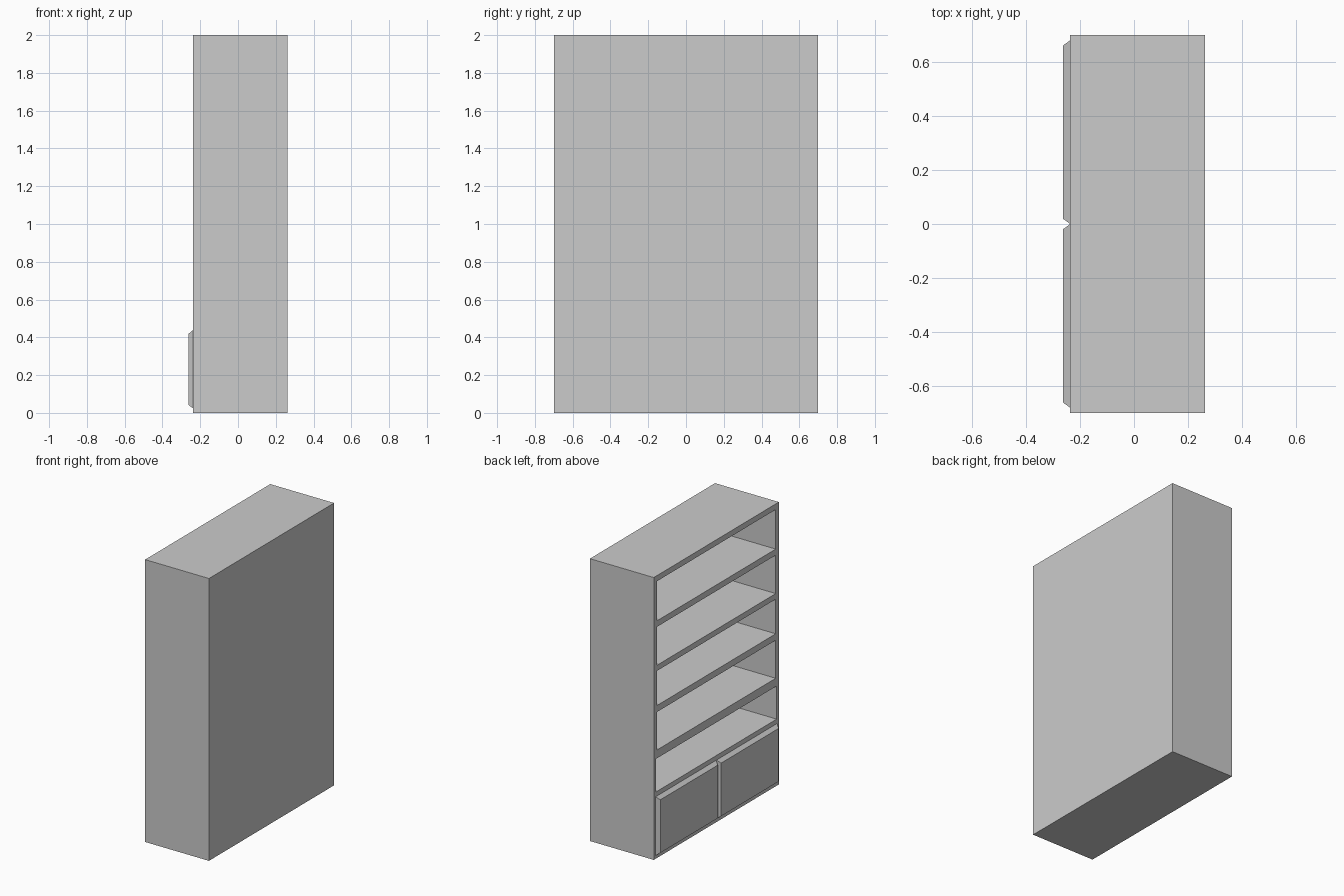
import bpy, bmesh
from mathutils import Vector

if "Cube" in bpy.data.objects:
    bpy.data.objects.remove(bpy.data.objects["Cube"])

FRONT, BACK = -0.2375, 0.2625   # open side and rear of the cabinet body
HALF_W, HEIGHT = 0.70, 2.0
PANEL = 0.04                    # rear panel thickness


def add_box(bm, x0, x1, y0, y1, z0, z1):
    made = bmesh.ops.create_cube(bm, size=1)["verts"]
    for v in made:
        v.co = Vector((x1 if v.co.x > 0 else x0,
                       y1 if v.co.y > 0 else y0,
                       z1 if v.co.z > 0 else z0))
    return made


def to_object(name, bm):
    bmesh.ops.recalc_face_normals(bm, faces=bm.faces)
    mesh = bpy.data.meshes.new(name)
    bm.to_mesh(mesh)
    bm.free()
    obj = bpy.data.objects.new(name, mesh)
    bpy.context.collection.objects.link(obj)
    return obj


def apply_modifier(obj, mod):
    bpy.context.view_layer.objects.active = obj
    bpy.ops.object.modifier_apply(modifier=mod.name)


# Cabinet body
bm = bmesh.new()
add_box(bm, FRONT, BACK, -HALF_W, HALF_W, 0, HEIGHT)
body = to_object("cabinet_body", bm)

# Shelf openings: bottom, top, half width
openings = [(0.472, 0.706, 0.675), (0.765, 1.034, 0.665), (1.08, 1.325, 0.665),
            (1.365, 1.637, 0.665), (1.68, 1.96, 0.665)]
bm = bmesh.new()
for z0, z1, w in openings:
    add_box(bm, FRONT - 0.1, BACK - PANEL, -w, w, z0, z1)
cutter = to_object("shelf_cutter", bm)
cutter.hide_render = True
cut = body.modifiers.new("shelves", "BOOLEAN")
cut.operation, cut.solver, cut.object = "DIFFERENCE", "EXACT", cutter
apply_modifier(body, cut)
bpy.data.objects.remove(cutter)

# Bevelled door, mirrored to make the pair
bm = bmesh.new()
verts = add_box(bm, -0.2625, FRONT, 0.001, 0.68, 0.024, 0.439)
mid_y, mid_z = 0.34, 0.2315
for v in verts:
    if v.co.x < -0.25:
        v.co.y += 0.018 if v.co.y < mid_y else -0.018
        v.co.z += 0.018 if v.co.z < mid_z else -0.021
hidden = [f for f in bm.faces if all(v.co.x > -0.25 for v in f.verts)]
bmesh.ops.delete(bm, geom=hidden, context="FACES_ONLY")
doors = to_object("doors", bm)
# the hidden back is open, so make sure the normals face outward
center = Vector((FRONT, mid_y, mid_z))
for p in doors.data.polygons:
    if p.normal.dot(p.center - center) < 0:
        p.flip()
mirror = doors.modifiers.new("pair", "MIRROR")
mirror.use_axis = (False, True, False)
mirror.use_mirror_merge = False
